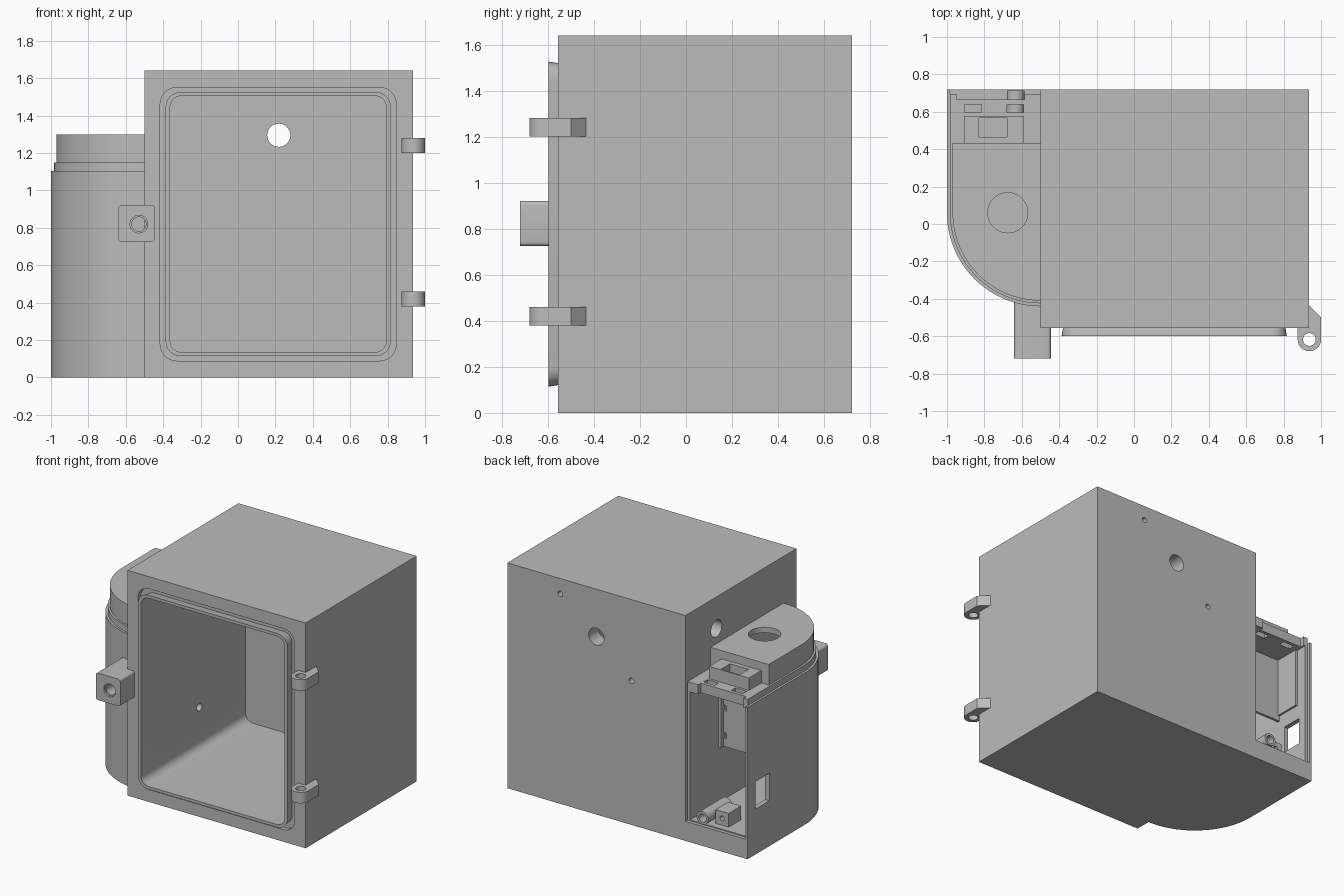
import bpy, bmesh
from math import sin, cos, pi, radians

old = bpy.data.objects.get("Cube")
if old:
    bpy.data.objects.remove(old, do_unlink=True)

grey = bpy.data.materials.new("plain grey")
grey.use_nodes = True
GREY = (0.5, 0.5, 0.5, 1)
grey.diffuse_color = GREY
grey.node_tree.nodes["Principled BSDF"].inputs["Base Color"].default_value = GREY

parts, cutters = [], []


def prism(name, pts, axis, lo, hi, pts_hi=None, cutter=False):
    """Extrude a 2D outline along an axis; pts_hi gives a different far outline."""
    place = {"x": lambda a, b, h: (h, a, b),
             "y": lambda a, b, h: (a, h, b),
             "z": lambda a, b, h: (a, b, h)}[axis]
    bm = bmesh.new()
    v0 = [bm.verts.new(place(a, b, lo)) for a, b in pts]
    v1 = [bm.verts.new(place(a, b, hi)) for a, b in (pts_hi or pts)]
    bm.faces.new(v0)
    bm.faces.new(v1)
    for i in range(len(v0)):
        j = (i + 1) % len(v0)
        bm.faces.new((v0[i], v0[j], v1[j], v1[i]))
    bmesh.ops.recalc_face_normals(bm, faces=bm.faces)
    mesh = bpy.data.meshes.new(name)
    bm.to_mesh(mesh)
    bm.free()
    obj = bpy.data.objects.new(name, mesh)
    bpy.context.collection.objects.link(obj)
    obj.hide_render = cutter
    (cutters if cutter else parts).append(obj)
    return obj


def cutter(pts, axis, lo, hi):
    return prism("cutter", pts, axis, lo, hi, cutter=True)


def rect(x0, x1, y0, y1):
    return [(x0, y0), (x1, y0), (x1, y1), (x0, y1)]


def circle(cx, cy, r, n=32):
    return [(cx + r * cos(2 * pi * i / n), cy + r * sin(2 * pi * i / n)) for i in range(n)]


def rounded(cx, cy, hw, hh, r, n=8):
    pts = []
    for k, (sx, sy) in enumerate(((1, 1), (-1, 1), (-1, -1), (1, -1))):
        for i in range(n + 1):
            a = (k + i / n) * pi / 2
            pts.append((cx + sx * (hw - r) + r * cos(a), cy + sy * (hh - r) + r * sin(a)))
    return pts


def bay_outline(inset, back, inner_x=-0.5):
    """Side bay plan: straight sides with a quarter round front corner."""
    pts = [(inner_x, back), (-1 + inset, back)]
    for i in range(25):
        a = pi + i / 24 * pi / 2
        r = 0.5 - inset
        pts.append((min(-0.5 + r * cos(a), inner_x), 0.06 + r * sin(a)))
    return pts


def cut(obj, *tools):
    bpy.context.view_layer.objects.active = obj
    for t in tools:
        m = obj.modifiers.new("cut", "BOOLEAN")
        m.operation, m.solver, m.object = "DIFFERENCE", "EXACT", t
        bpy.ops.object.modifier_apply(modifier=m.name)


# Main chamber with rounded cavity, seal groove and ports
DX, DZ = 0.215, 0.82
chamber = prism("chamber", rect(-0.5, 0.935, -0.557, 0.72), "z", 0, 1.64)
cavity = cutter(rounded(DX, DZ, 0.578, 0.685, 0.06), "y", -0.8, 0.605)
wire_port = cutter(circle(0.075, 0.44, 0.028), "x", -0.6, -0.3)
cut(chamber,
    cutter(rounded(DX, DZ, 0.631, 0.731, 0.09), "y", -0.7, -0.525),
    cavity,
    cutter(circle(0.218, 1.295, 0.062), "y", 0.5, 0.8),
    cutter(circle(0.508, 1.53, 0.02, 20), "y", 0.66, 0.8),
    cutter(circle(-0.065, 1.05, 0.02, 20), "y", 0.66, 0.8),
    cutter(circle(0.364, 1.41, 0.062), "x", -0.6, -0.3),
    wire_port)

# Flared sealing lip around the door opening
lip = prism("door_lip", rounded(DX, DZ, 0.602, 0.706, 0.08), "y", -0.598, -0.5,
            rounded(DX, DZ, 0.585, 0.69, 0.065))
cut(lip, cavity)

# Hinge lugs
lug = [(0.9375 + 0.0625 * cos(radians(a)), -0.6175 + 0.0625 * sin(radians(a)))
       for a in range(180, 361, 10)]
lug += [(1.0, -0.5), (0.935, -0.435), (0.92, -0.45), (0.875, -0.54)]
for label, z in (("lower", 0.38), ("upper", 1.2)):
    hinge = prism(label + "_hinge", lug, "z", z, z + 0.08)
    cut(hinge, cutter(circle(0.9375, -0.6175, 0.034), "z", z - 0.1, z + 0.2))

# Latch block with stepped socket
latch = prism("latch_block", rounded(-0.5425, 0.8225, 0.0985, 0.0985, 0.018, 4), "y", -0.72, -0.41)
cut(latch, cutter(circle(-0.53, 0.82, 0.047), "y", -0.8, -0.705),
    cutter(circle(-0.53, 0.82, 0.038), "y", -0.8, -0.5))

# Side bay shell, open at the back, with lid recess and window
bay = prism("side_bay", bay_outline(0, 0.72), "z", 0, 1.105)
cut(bay,
    cutter(bay_outline(0.035, 0.9, -0.52), "z", 0.15, 1.3),
    cutter(rect(-0.985, -0.4, 0.695, 0.9), "z", 0.142, 1.3),
    cutter(rect(0.47, 0.63, 0.33, 0.53), "x", -1.1, -0.9),
    wire_port)

# Bay roof and raised cap with round opening
roof = prism("bay_roof", bay_outline(0.016, 0.695), "z", 1.08, 1.15)
cap = prism("bay_cap", bay_outline(0.03, 0.433), "z", 1.12, 1.3)
cap_hollow = cutter(bay_outline(0.06, 0.4, -0.52), "z", 1.0, 1.26)
cut(roof, cap_hollow,
    cutter(rect(-0.95, -0.585, 0.665, 0.8), "z", 1.0, 1.3),
    cutter(rect(-0.905, -0.815, 0.595, 0.64), "z", 1.0, 1.3),
    cutter(rect(-0.68, -0.59, 0.595, 0.64), "z", 1.0, 1.3))
cut(cap, cap_hollow, cutter(circle(-0.675, 0.06, 0.107, 40), "z", 1.2, 1.4))

# Connector block behind the cap
connector = prism("connector_block", rect(-0.91, -0.59, 0.42, 0.577), "z", 1.12, 1.24)
cut(connector, cutter(rect(-0.83, -0.68, 0.465, 0.567), "z", 1.18, 1.4))

# Mounting plate and rails inside the bay
plate = prism("mounting_plate", rect(-0.97, -0.59, 0.6, 1.09), "y", 0.4, 0.42)
cut(plate, cutter(rect(-0.62, -0.55, 0.66, 0.7), "y", 0.3, 0.5),
    cutter(rect(-0.62, -0.55, 0.86, 0.9), "y", 0.3, 0.5))
prism("inner_rail", rect(-0.595, -0.575, 0.4, 0.45), "z", 0.6, 1.09)
prism("outer_rail", rect(-0.97, -0.95, 0.4, 0.61), "z", 0.64, 1.09)

# Inlet tube and terminal block on the bay floor
tube = prism("inlet_tube", circle(-0.633, 0.2, 0.047), "y", 0.44, 0.715)
cut(tube, cutter(circle(-0.633, 0.2, 0.03), "y", 0.47, 0.8))
terminal = prism("terminal_block", rect(-0.795, -0.69, 0.5, 0.645), "z", 0.14, 0.25)
cut(terminal, cutter(circle(-0.742, 0.2, 0.018, 16), "y", 0.6, 0.7))

# Remove helpers, then finish shading and colour
for c in cutters:
    bpy.data.objects.remove(c, do_unlink=True)
for obj in parts:
    obj.data.materials.clear()
    obj.data.materials.append(grey)
    bpy.ops.object.select_all(action="DESELECT")
    obj.select_set(True)
    bpy.context.view_layer.objects.active = obj
    bpy.ops.object.shade_smooth_by_angle(angle=radians(25))
